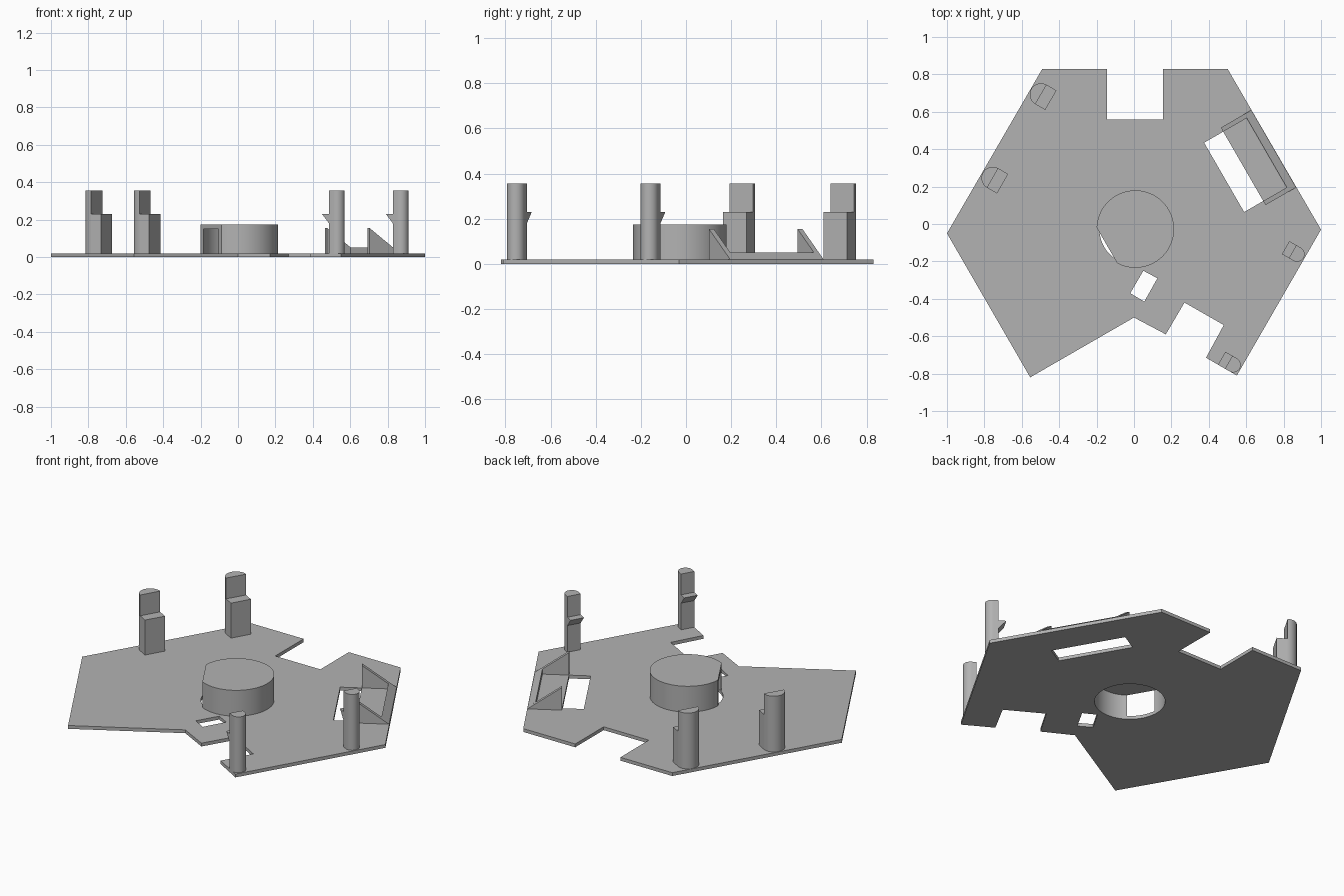
import bpy, bmesh
from math import radians, cos, sin, acos, pi
from mathutils import Matrix, Vector

cube = bpy.data.objects.get("Cube")
if cube:
    bpy.data.objects.remove(cube)

grey = bpy.data.materials.new("plain_grey")
grey.use_nodes = True
grey.diffuse_color = (0.45, 0.45, 0.45, 1)
grey.node_tree.nodes["Principled BSDF"].inputs["Base Color"].default_value = (0.45, 0.45, 0.45, 1)


def arc(cx, cy, r, a0, a1, n):
    return [(cx + r * cos(a0 + (a1 - a0) * i / n), cy + r * sin(a0 + (a1 - a0) * i / n))
            for i in range(n + 1)]


def frame(degrees, cx=0, cy=0):
    """Local x points along the given heading in plan."""
    return Matrix.Translation((cx, cy, 0)) @ Matrix.Rotation(radians(degrees), 4, "Z")


def prism(name, loops, low, high, matrix=Matrix(), upright=False):
    """Extrude an outline with holes; upright profiles run in local x and z."""
    bm = bmesh.new()
    for loop in loops:
        verts = [bm.verts.new((x, y, low)) for x, y in loop]
        for a, b in zip(verts, verts[1:] + verts[:1]):
            bm.edges.new((a, b))
    bmesh.ops.triangle_fill(bm, edges=bm.edges[:], use_beauty=True, normal=(0, 0, 1))
    top = bmesh.ops.extrude_face_region(bm, geom=bm.faces[:], use_keep_orig=True)["geom"]
    for v in top:
        if isinstance(v, bmesh.types.BMVert):
            v.co.z = high
    if upright:
        for v in bm.verts:
            v.co = Vector((v.co.x, v.co.z, v.co.y))
    bm.transform(matrix)
    bmesh.ops.recalc_face_normals(bm, faces=bm.faces[:])
    mesh = bpy.data.meshes.new(name)
    bm.to_mesh(mesh)
    bm.free()
    mesh.materials.append(grey)
    obj = bpy.data.objects.new(name, mesh)
    bpy.context.collection.objects.link(obj)
    bpy.ops.object.select_all(action="DESELECT")
    obj.select_set(True)
    bpy.context.view_layer.objects.active = obj
    bpy.ops.object.shade_smooth_by_angle(angle=radians(30))
    return obj


T = 0.02                      # plate thickness
HUB = (0.007, -0.027)
R_OUT, R_IN, FLAT = 0.207, 0.192, 0.175

# Base plate with notches, hub hole, small slot and side window
outline = [(-0.49, 0.83), (-0.145, 0.83), (-0.145, 0.56), (0.155, 0.56), (0.155, 0.83),
           (0.5, 0.83), (1, -0.03), (0.55, -0.81), (0.385, -0.715), (0.48, -0.54),
           (0.27, -0.42), (0.17, -0.59), (0, -0.5), (-0.555, -0.82), (-1, -0.05)]
slot = [(0.05, -0.25), (0.125, -0.29), (0.055, -0.415), (-0.02, -0.37)]
side = frame(30)
V0, V1, U_IN, U_OUT, U_LIP = -0.239, 0.189, 0.66, 0.848, 0.805
window = [(side @ Vector((u, v, 0))).to_2d()
          for u, v in [(0.542, V0), (U_IN, V0), (U_IN, V1), (0.542, V1)]]
hole = arc(*HUB, R_IN, 0, 2 * pi, 64)[:-1]
prism("base_plate", [outline, slot, window, hole], 0, T)

# Hollow hub, flattened on one side so that its wall is open there
a, b = acos(FLAT / R_OUT), acos(FLAT / R_IN)
outer = arc(0, 0, R_OUT, a, 2 * pi - a, 64)
inner = arc(0, 0, R_IN, 2 * pi - b, b, 64)
hub_frame = frame(210, *HUB)
prism("hub_wall", [outer + inner], T, 0.15, hub_frame)
prism("hub_roof", [outer], 0.15, 0.175, hub_frame)

# Side bracket: two gussets and a low sloped lip
gusset = [(U_IN, T), (U_IN, 0.155), (U_OUT, T)]
lip = [(U_LIP, T), (U_LIP, 0.051), (U_OUT, T)]
prism("gusset_front", [gusset], V0 - 0.025, V0, side, True)
prism("gusset_back", [gusset], V1, V1 + 0.025, side, True)
prism("bracket_lip", [lip], V0, V1, side, True)

# Stepped posts: tall half-round with a shorter block on the inner side
for label, v in (("front", 0.165), ("back", -0.351)):
    f = frame(150)
    prism("stepped_post_" + label, [arc(0.777, v, 0.06, -pi / 2, pi / 2, 20)], T, 0.355, f)
    block = [(0.716, v - 0.06), (0.777, v - 0.06), (0.777, v + 0.06), (0.716, v + 0.06)]
    prism("post_step_" + label, [block], T, 0.23, f)

# Clip posts: D-shaped with a small hook on the inner side
for label, v in (("front", -0.387), ("back", 0.296)):
    f = frame(-30)
    d_shape = [(0.808, v - 0.04)] + arc(0.836, v, 0.04, -pi / 2, pi / 2, 20) + [(0.808, v + 0.04)]
    prism("clip_post_" + label, [d_shape], T, 0.355, f)
    hook = [(0.808, 0.18), (0.808, 0.23), (0.765, 0.23)]
    prism("clip_hook_" + label, [hook], v - 0.04, v + 0.04, f, True)
